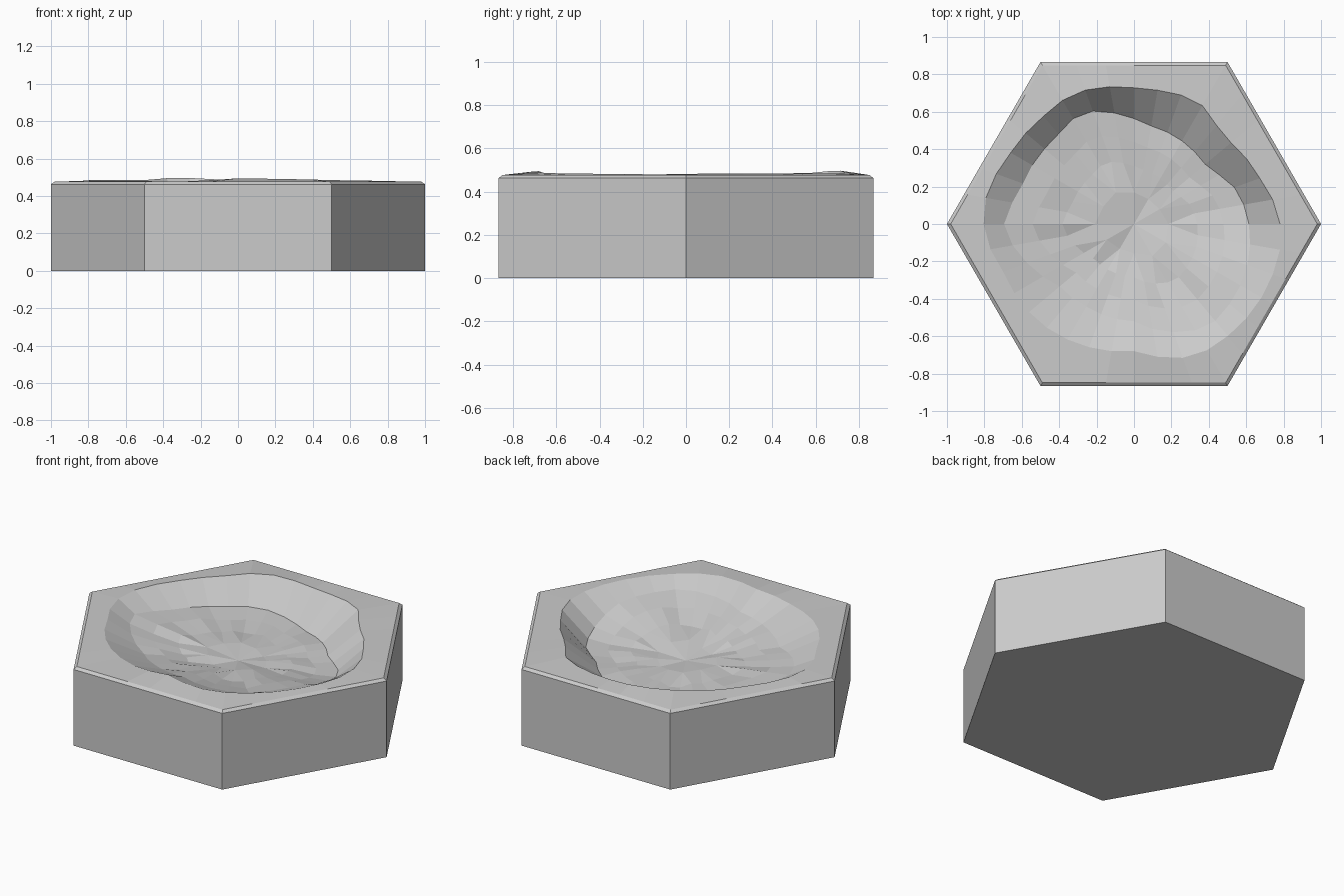
import bpy, bmesh, math, random
from mathutils import Vector

if "Cube" in bpy.data.objects:
    bpy.data.objects.remove(bpy.data.objects["Cube"])

random.seed(4)
N = 36  # sectors round the hexagon, one every 10 degrees

# crater lip and foot of the crater wall, as x, y, z
LIP = [(.77, .08, .48), (.7, .19, .48), (.5, .45, .48), (.43, .54, .485), (.36, .64, .485),
       (.25, .69, .485), (.05, .72, .48), (-.32, .70, .50), (-.5, .56, .485), (-.66, .38, .485),
       (-.79, .15, .485), (-.8, -.08, .48), (-.72, -.2, .48), (-.5, -.53, .48),
       (-.27, -.65, .475), (.0, -.68, .495), (.32, -.71, .49), (.5, -.6, .485), (.78, -.14, .48)]
FOOT = [(.6, .07, .34), (.52, .22, .33), (.4, .29, .33), (.33, .38, .33), (.07, .53, .32),
        (-.28, .6, .34), (-.42, .46, .36), (-.6, .2, .39), (-.7, -.02, .42), (-.58, -.2, .41),
        (-.4, -.33, .38), (-.24, -.45, .40), (.02, -.52, .42), (.12, -.57, .43),
        (.4, -.55, .44), (.6, -.25, .43)]


def sample(points, a):
    """Radius and height of a closed outline at angle a."""
    polar = sorted((math.atan2(y, x) % math.tau, math.hypot(x, y), z) for x, y, z in points)
    last, first = polar[-1], polar[0]
    polar = [(last[0] - math.tau, *last[1:])] + polar + [(first[0] + math.tau, *first[1:])]
    for p, q in zip(polar, polar[1:]):
        if p[0] <= a <= q[0]:
            t = (a - p[0]) / (q[0] - p[0])
            return p[1] + (q[1] - p[1]) * t, p[2] + (q[2] - p[2]) * t


def hex_radius(a):
    return math.cos(math.pi / 6) / math.cos(a % (math.pi / 3) - math.pi / 6)


bm = bmesh.new()
angles = [math.tau * i / N for i in range(N)]


def ring(fn, step=1):
    verts = []
    for a in angles[::step]:
        r, z = fn(a)
        verts.append(bm.verts.new((r * math.cos(a), r * math.sin(a), z)))
    return verts


def floor_ring(t, rough):
    def fn(a):
        r, z = sample(FOOT, a)
        bump = random.uniform(-rough, rough)
        return r * t, .325 + (z - .325) * t ** 1.5 + bump
    return fn


def bridge(outer, inner):
    n = len(outer)
    for i in range(n):
        j = (i + 1) % n
        bm.faces.new((outer[i], outer[j], inner[j], inner[i]))


# hexagonal body, chamfered top edge, crater lip, wall and rough floor
base = ring(lambda a: (hex_radius(a), 0))
rings = [base,
         ring(lambda a: (hex_radius(a), .463)),
         ring(lambda a: (hex_radius(a) * .98, .477)),
         ring(lambda a: sample(LIP, a)),
         ring(lambda a: sample(FOOT, a)),
         ring(floor_ring(.78, .01)),
         ring(floor_ring(.55, .012))]
for outer, inner in zip(rings, rings[1:]):
    bridge(outer, inner)
bm.faces.new(base[::-1])

# coarser middle of the floor
mid = ring(floor_ring(.3, .012), 3)
edge = rings[-1]
for i in range(len(mid)):
    j = (i + 1) % len(mid)
    o = [edge[(3 * i + k) % N] for k in range(4)]
    bm.faces.new((o[0], o[1], mid[i]))
    bm.faces.new((o[1], o[2], mid[j], mid[i]))
    bm.faces.new((o[2], o[3], mid[j]))
centre = bm.verts.new(Vector((0, 0, .32)))
for i in range(len(mid)):
    bm.faces.new((mid[i], mid[(i + 1) % len(mid)], centre))

bmesh.ops.recalc_face_normals(bm, faces=bm.faces)
mesh = bpy.data.meshes.new("crater_hex_tile")
bm.to_mesh(mesh)
bm.free()
tile = bpy.data.objects.new("crater_hex_tile", mesh)
bpy.context.collection.objects.link(tile)
